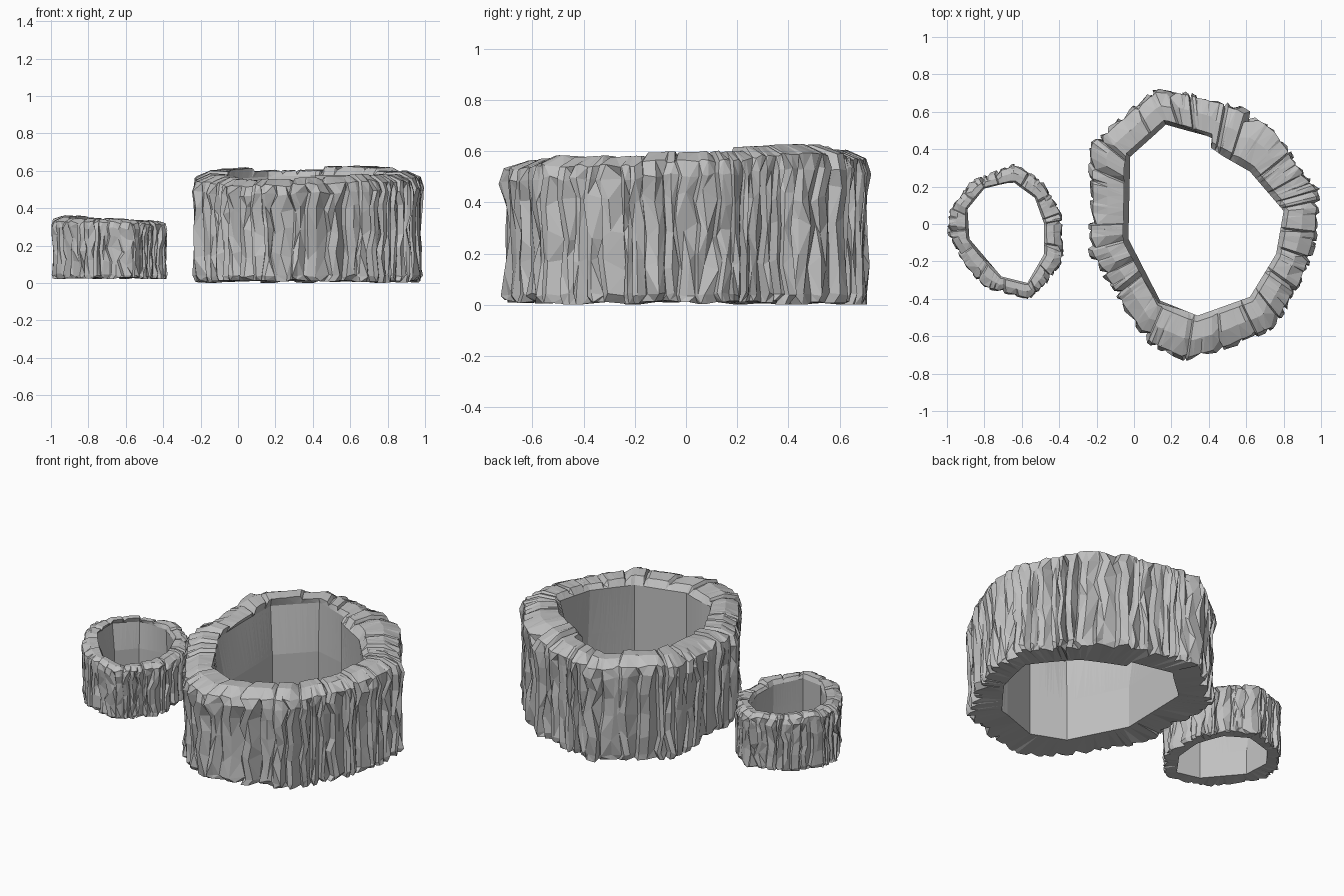
import bpy, bmesh, math, random
from mathutils import Vector

if "Cube" in bpy.data.objects:
    bpy.data.objects.remove(bpy.data.objects["Cube"], do_unlink=True)

# Single stone colour
stone = bpy.data.materials.new("grey stone")
stone.use_nodes = True
GREY = (0.53, 0.53, 0.53, 1)
stone.diffuse_color = GREY
stone.node_tree.nodes["Principled BSDF"].inputs["Base Color"].default_value = GREY
stone.node_tree.nodes["Principled BSDF"].inputs["Roughness"].default_value = 0.9


def ray_hit(poly, centre, ang):
    """Distance from the centre to an outline in one direction."""
    d = Vector((math.cos(ang), math.sin(ang)))
    best = 0
    for i, p in enumerate(poly):
        a = Vector(p) - centre
        e = Vector(poly[(i + 1) % len(poly)]) - Vector(p)
        den = d.cross(e)
        if abs(den) > 1e-9:
            t, u = a.cross(e) / den, a.cross(d) / den
            if t > 0 and -1e-6 <= u <= 1 + 1e-6:
                best = max(best, t)
    return best


def walk(poly, s):
    """Point at fraction s of the way round an outline."""
    pts = [Vector(p) for p in poly]
    segs = [(a, b, (b - a).length) for a, b in zip(pts, pts[1:] + pts[:1])]
    left = (s % 1) * sum(q[2] for q in segs)
    for a, b, l in segs:
        if left <= l:
            return a.lerp(b, left / l)
        left -= l
    return pts[0]


LEVELS = (0, 0.07, 0.28, 0.5, 0.7, 0.86, 0.95)
SINK = (0.7, 0.35, 0.5, 0.5, 0.3, 0.0, 0.45)


def rock_ring(name, outer, inner, centre, base, height, ribs, depth, seed):
    rng = random.Random(seed)
    centre = Vector(centre)
    # Ribs of uneven width, grouped in flat-topped blocks along the rim
    widths = [rng.uniform(0.45, 1.55) for _ in range(ribs)]
    total, start = sum(widths), 0
    columns = []
    lift, block_left = 0, 0
    for w in widths:
        new_block = block_left == 0
        if new_block:
            block_left = rng.choice((2, 2, 3, 3))
            lift = rng.uniform(-0.45, 0.45) * depth
            rim_push = rng.uniform(0, 0.5)
        block_left -= 1
        push = rng.uniform(0, 0.6)
        lean = [rng.uniform(-0.22, 0.22) for _ in LEVELS]
        foot = rng.uniform(0, 0.6) * depth
        ridge = rng.uniform(0.4, 0.75)
        for f in (0.0, 0.14, ridge):
            groove = rng.uniform(0.5, 1.4) if f == 0 else 0
            columns.append(dict(
                s=start / total, f=f, w=w / total, lean=lean, groove=groove, foot=foot,
                bulge=[push + rng.uniform(-0.45, 0.4) for _ in LEVELS[:-1]] + [rim_push],
                joint=new_block and f == 0, lift=lift))
        start += w

    # Inner wall follows its outline, with columns snapped to the corners
    for c in columns:
        p = walk(outer, c["s"] + c["f"] * c["w"]) - centre
        ang = math.atan2(p.y, p.x)
        d = Vector((math.cos(ang), math.sin(ang)))
        c["in"] = centre + d * ray_hit(inner, centre, ang)
    for corner in inner:
        min(columns, key=lambda c: (c["in"] - Vector(corner)).length)["in"] = Vector(corner)

    bm = bmesh.new()
    loops = []
    for c in columns:
        pos = walk(outer, c["s"] + c["f"] * c["w"])
        h = height(pos) + c["lift"]
        loop = []
        # Ribbed outer face, with the grooves fading out on the rim
        for j, lv in enumerate(LEVELS):
            p = walk(outer, c["s"] + (c["f"] + c["lean"][j]) * c["w"])
            out = (p - centre).normalized()
            groove = c["groove"] * (1 if lv < 0.9 or c["joint"] else 0.1)
            q = p - out * depth * max(0, c["bulge"][j] + groove + SINK[j])
            wander = 0.06 * (h - base) if 0.07 < lv < 0.8 else 0.008
            z = base + (h - base) * lv + rng.uniform(-1, 1) * wander
            loop.append((q.x, q.y, base + c["foot"] if j == 0 else z))
        # Rim blocks, cut by a notch at each joint
        notch = 0.6 * depth if c["joint"] else 0
        for t, dz in ((0.4, 0.25), (0.85, 0.1)):
            q = Vector(loop[len(LEVELS) - 1][:2]).lerp(c["in"], t)
            loop.append((q.x, q.y, h + depth * (dz + rng.uniform(-0.06, 0.06)) - notch))
        # Inner face: opens towards the top on the -x side, undercut on the +x side
        out = (c["in"] - centre).normalized()
        flare = 1.7 * depth * max(0, out.dot(Vector((-0.97, 0.24))))
        under = 1.7 * depth * max(0, out.dot(Vector((0.9, 0.43))))
        for t, shift in ((0.94, flare), (0.47, under * 0.5), (0.02, under)):
            q = c["in"] + out * shift
            loop.append((q.x, q.y, base + (height(pos) - base) * t))
        loops.append([bm.verts.new(v) for v in loop])

    n = len(loops[0])
    for a, b in zip(loops, loops[1:] + loops[:1]):
        for j in range(n):
            k = (j + 1) % n
            bm.faces.new((a[j], b[j], b[k], a[k]))
    bmesh.ops.triangulate(bm, faces=bm.faces[:], quad_method='SHORT_EDGE')
    bmesh.ops.recalc_face_normals(bm, faces=bm.faces[:])
    mesh = bpy.data.meshes.new(name)
    bm.to_mesh(mesh)
    bm.free()
    mesh.materials.append(stone)
    obj = bpy.data.objects.new(name, mesh)
    bpy.context.collection.objects.link(obj)


# Large ring wall
rock_ring(
    "large_rock_ring",
    [(1, .19), (.88, .33), (.75, .52), (.56, .64), (.27, .71), (.11, .735), (-.12, .535),
     (-.245, .435), (-.245, .13), (-.25, -.16), (-.07, -.44), (.08, -.65), (.27, -.735),
     (.51, -.67), (.76, -.56), (.91, -.3), (.985, -.08)],
    [(.8, .07), (.62, .28), (.41, .4), (.42, .45), (.17, .53), (-.02, .36), (-.03, -.08),
     (.14, -.41), (.34, -.49), (.62, -.39), (.76, -.16)],
    (.38, 0), 0.0, lambda p: 0.582 + 0.04 * p.y + 0.02 * (p.x - .38), 54, 0.03, 4)

# Small ring wall
rock_ring(
    "small_rock_ring",
    [(-.38, .05), (-.485, .23), (-.635, .325), (-.87, .235), (-.99, .08), (-1, -.05),
     (-.91, -.22), (-.8, -.345), (-.56, -.405), (-.465, -.32), (-.375, -.2)],
    [(-.48, 0), (-.53, .14), (-.64, .22), (-.8, .19), (-.89, .08), (-.88, -.08),
     (-.71, -.28), (-.57, -.315), (-.48, -.16)],
    (-.69, -.03), 0.02, lambda p: 0.338 - 0.05 * (p.x + .69) + 0.01 * p.y, 38, 0.016, 9)
